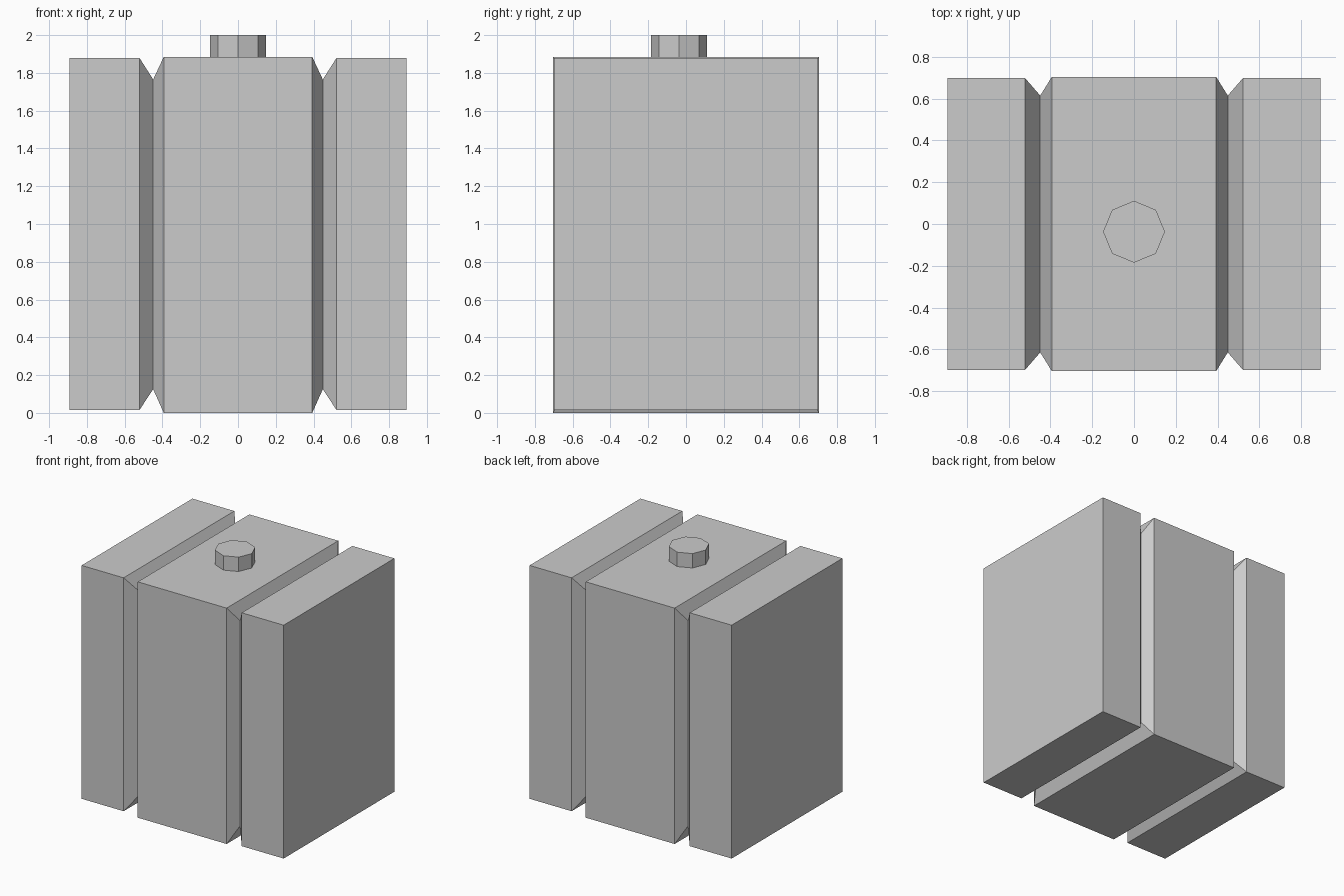
import bpy, bmesh

if "Cube" in bpy.data.objects:
    bpy.data.objects.remove(bpy.data.objects["Cube"])

# Rectangular cross-sections along x: (x, half depth, bottom z, top z)
HALF = [(0.393, 0.705, 0.0, 1.885),
        (0.449, 0.615, 0.125, 1.765),
        (0.522, 0.699, 0.015, 1.88),
        (0.893, 0.699, 0.015, 1.88)]
SECTIONS = [(-x, d, b, t) for x, d, b, t in reversed(HALF)] + HALF


def add_object(name, bm):
    bmesh.ops.recalc_face_normals(bm, faces=bm.faces)
    mesh = bpy.data.meshes.new(name)
    bm.to_mesh(mesh)
    bm.free()
    obj = bpy.data.objects.new(name, mesh)
    bpy.context.collection.objects.link(obj)
    return obj


# Tank body: sections lofted along x, with V grooves running all the way round
bm = bmesh.new()
rings = [[bm.verts.new(p) for p in ((x, -d, b), (x, d, b), (x, d, t), (x, -d, t))]
         for x, d, b, t in SECTIONS]
for r0, r1 in zip(rings, rings[1:]):
    for i in range(4):
        j = (i + 1) % 4
        bm.faces.new((r0[i], r0[j], r1[j], r1[i]))
bm.faces.new(rings[0])
bm.faces.new(rings[-1])
add_object("tank_body", bm)

# Filler cap: eight-sided, slightly forward of centre
bm = bmesh.new()
bmesh.ops.create_cone(bm, cap_ends=True, segments=8,
                      radius1=0.148, radius2=0.148, depth=0.12)
cap = add_object("filler_cap", bm)
cap.location = (0, -0.037, 1.94)
